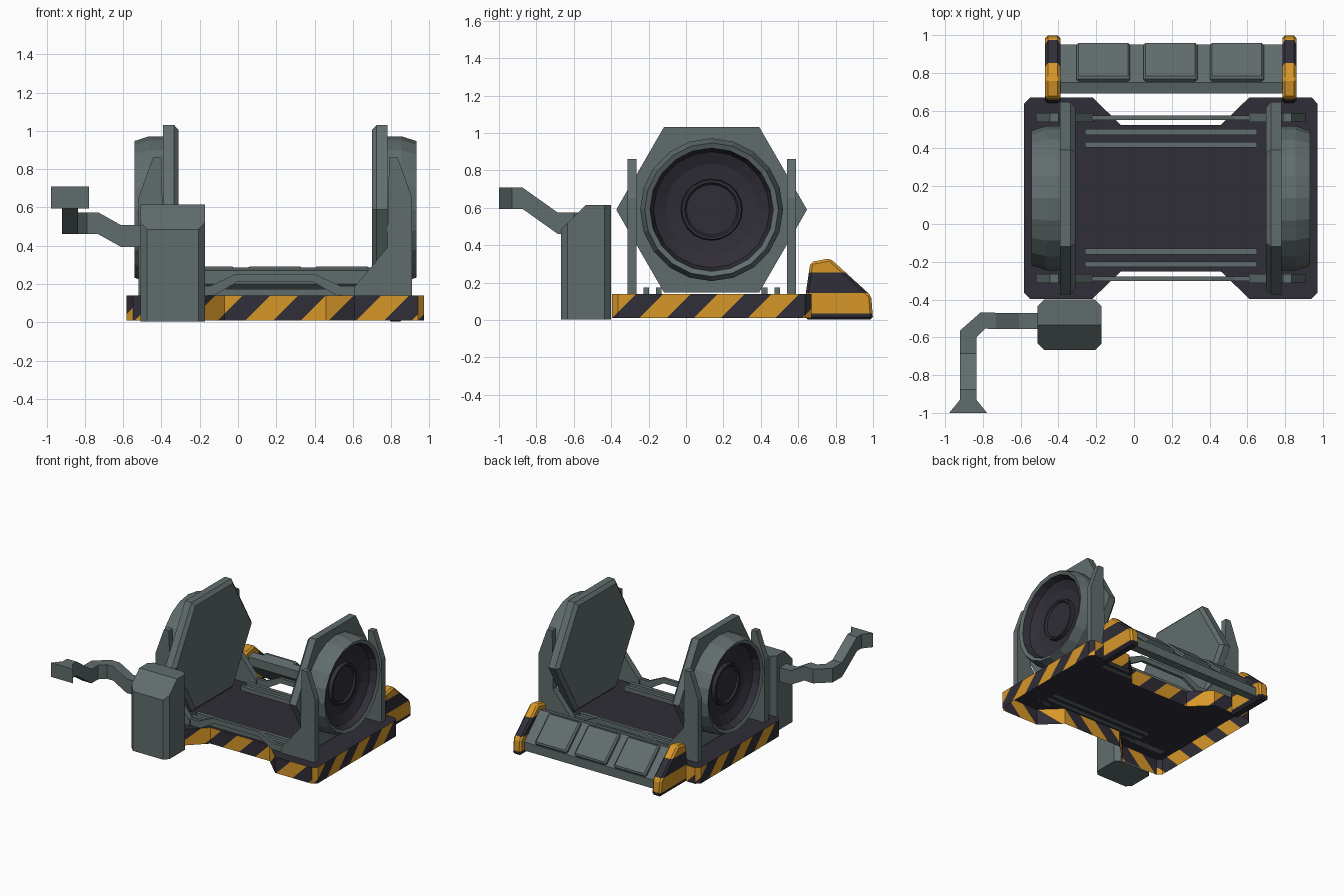
import bpy, bmesh, math
from mathutils import Vector

if "Cube" in bpy.data.objects:
    bpy.data.objects.remove(bpy.data.objects["Cube"])

def material(name, col):
    m = bpy.data.materials.new(name)
    m.diffuse_color = (*col, 1)
    m.use_nodes = True
    m.node_tree.nodes["Principled BSDF"].inputs["Base Color"].default_value = m.diffuse_color
    return m

GREY = material("steel grey", (0.12, 0.152, 0.152))
DARK = material("charcoal", (0.03, 0.027, 0.038))
YELLOW = material("hazard yellow", (0.68, 0.31, 0.022))
CX, CY, CZ = 0.195, 0.137, 0.59      # middle of the platform, drum axis height

def finish(bm, name, mats):
    me = bpy.data.meshes.new(name)
    bm.to_mesh(me)
    bm.free()
    ob = bpy.data.objects.new(name, me)
    for m in mats:
        me.materials.append(m)
    bpy.context.collection.objects.link(ob)
    return ob

def prism_bm(pts, axis, a, b, bevel=0):
    """Extrude a 2D outline along an axis from a to b."""
    place = {'x': lambda p, d: (d, p[0], p[1]),
             'y': lambda p, d: (p[0], d, p[1]),
             'z': lambda p, d: (p[0], p[1], d)}[axis]
    bm = bmesh.new()
    lo = [bm.verts.new(place(p, a)) for p in pts]
    hi = [bm.verts.new(place(p, b)) for p in pts]
    bm.faces.new(lo)
    bm.faces.new(hi)
    n = len(pts)
    for i in range(n):
        j = (i + 1) % n
        bm.faces.new((lo[i], lo[j], hi[j], hi[i]))
    bmesh.ops.recalc_face_normals(bm, faces=bm.faces[:])
    if bevel:
        bmesh.ops.bevel(bm, geom=bm.edges[:], offset=bevel, segments=1, affect='EDGES')
    bm.normal_update()
    return bm

def prism(name, pts, axis, a, b, mat=GREY, bevel=0):
    return finish(prism_bm(pts, axis, a, b, bevel), name, [mat])

def box(name, x0, x1, y0, y1, z0, z1, mat=GREY):
    return prism(name, [(x0, y0), (x1, y0), (x1, y1), (x0, y1)], 'z', z0, z1, mat)

def cut(bm, faces, co, no):
    geom = set(faces)
    for f in faces:
        geom.update(f.edges)
        geom.update(f.verts)
    bmesh.ops.bisect_plane(bm, geom=list(geom), plane_co=co, plane_no=no, dist=1e-5)
    bm.normal_update()

def lathe(name, profile, side, n, mats, dark_from=99):
    """Revolve (distance from middle, radius) points about the drum axis."""
    bm = bmesh.new()
    rings = []
    for d, r in profile:
        x = CX + side * d
        if r == 0:
            rings.append([bm.verts.new((x, CY, CZ))] * n)
        else:
            rings.append([bm.verts.new((x, CY + r * math.cos(2 * math.pi * i / n),
                                        CZ + r * math.sin(2 * math.pi * i / n))) for i in range(n)])
    for k in range(len(rings) - 1):
        for i in range(n):
            j = (i + 1) % n
            vs = list(dict.fromkeys((rings[k][i], rings[k][j], rings[k + 1][j], rings[k + 1][i])))
            f = bm.faces.new(vs)
            f.material_index = 1 if k >= dark_from else 0
    bmesh.ops.recalc_face_normals(bm, faces=bm.faces[:])
    return finish(bm, name, mats)

# Platform: open-bottomed shell, dark top, hazard striped walls
quarter = [(0.265, 0.388), (0.415, 0.533), (0.745, 0.533), (0.777, 0.50)]
outline = ([(CX + x, CY + y) for x, y in quarter] + [(CX + x, CY - y) for x, y in quarter[::-1]]
           + [(CX - x, CY - y) for x, y in quarter] + [(CX - x, CY + y) for x, y in quarter[::-1]])
bm = prism_bm(outline, 'z', 0.01, 0.14)
bmesh.ops.delete(bm, geom=[f for f in bm.faces if f.normal.z < -0.5], context='FACES')
HALF, OFF = 0.145, 0.03
def tangent(n):
    if abs(n.x) > abs(n.y) + 0.01:
        return Vector((0, math.copysign(1, n.x), 0))
    return Vector((-math.copysign(1, n.y), 0, 0))
for t in [Vector(v) for v in ((1, 0, 0), (-1, 0, 0), (0, 1, 0), (0, -1, 0))]:
    no = t - Vector((0, 0, 1))
    def walls():
        return [f for f in bm.faces if abs(f.normal.z) < 0.5 and (tangent(f.normal) - t).length < 0.1]
    for k in range(-9, 10):
        cut(bm, walls(), t * (OFF + k * HALF), no)
    for f in walls():
        s = f.calc_center_median().dot(no)
        f.material_index = math.floor((s - OFF) / HALF) % 2
for f in bm.faces:
    if f.normal.z > 0.5:
        f.material_index = 1
finish(bm, "platform", [YELLOW, DARK])

# Floor rails
for dy in (0.283, 0.35):
    for s in (-1, 1):
        y = CY + s * dy
        box("floor_rail", -0.26, 0.65, y - 0.015, y + 0.015, 0.135, 0.175)

# Hexagonal clamp plates and recessed drums
for s in (-1, 1):
    lathe("clamp_plate", [(0.505, 0), (0.505, 0.48), (0.53, 0.51), (0.587, 0.51), (0.587, 0)],
          s, 6, [GREY])
    lathe("drum", [(0.58, 0.382), (0.66, 0.382), (0.737, 0.357), (0.725, 0.33),
                   (0.675, 0.31), (0.645, 0.245), (0.635, 0.165), (0.665, 0.16),
                   (0.665, 0.145), (0.65, 0.135), (0.65, 0)], s, 20, [GREY, DARK], 3)

# Side brackets with tie bars across the notches
bracket = [(0.715, 0.14), (0.715, 0.65), (0.64, 0.86), (0.595, 0.86),
           (0.585, 0.39), (0.41, 0.18), (0.41, 0.14)]
bar = [(0.43, 0.14), (0.43, 0.19), (0.34, 0.19), (0.21, 0.25)]
under = [(0.2, 0.21), (0.32, 0.14)]
tie = ([(CX + x, z) for x, z in bar] + [(CX - x, z) for x, z in bar[::-1]]
       + [(CX - x, z) for x, z in under[::-1]] + [(CX + x, z) for x, z in under])
for y in (CY - 0.426, CY + 0.426):
    for s in (-1, 1):
        prism("bracket", [(CX + s * d, z) for d, z in bracket], 'y', y - 0.024, y + 0.024)
    prism("tie_bar", tie, 'y', y - 0.012, y + 0.012)

# Rear ramp with three raised pads
prism("ramp", [(0.69, 0.27), (0.75, 0.285), (0.95, 0.10), (0.95, 0.03), (0.88, 0.03), (0.69, 0.20)],
      'x', -0.40, 0.80)
for x in (-0.305, 0.05, 0.402):
    prism("ramp_pad", [(0.745, 0.27), (0.775, 0.30), (0.966, 0.125), (0.936, 0.09)],
          'x', x, x + 0.285, bevel=0.012)

# Ramp end caps, banded yellow and dark by height
cap = [(0.637, 0.003), (1.0, 0.003), (0.99, 0.13), (0.77, 0.33), (0.665, 0.31), (0.64, 0.14)]
for x0, x1 in ((-0.47, -0.39), (0.785, 0.86)):
    bm = prism_bm(cap, 'x', x0, x1, bevel=0.014)
    for z in (0.035, 0.145, 0.255):
        cut(bm, bm.faces[:], (0, 0, z), (0, 0, 1))
    for f in bm.faces:
        z = f.calc_center_median().z
        f.material_index = 0 if 0.035 < z < 0.145 or z > 0.255 else 1
    finish(bm, "ramp_end_cap", [YELLOW, DARK])

# Control cabinet: sloped front top, chamfered upright corners
bm = prism_bm([(-0.668, 0.003), (-0.668, 0.485), (-0.535, 0.615), (-0.40, 0.615), (-0.40, 0.003)],
              'x', -0.51, -0.172)
up = [e for e in bm.edges if abs(e.verts[0].co.x - e.verts[1].co.x) < 1e-4
      and abs(e.verts[0].co.y - e.verts[1].co.y) < 1e-4]
bmesh.ops.bevel(bm, geom=up, offset=0.035, segments=1, affect='EDGES')
finish(bm, "control_cabinet", [GREY])

# Bent arm with flared end: centre and half-width of each section
sections = [(-0.50, -0.513, 0.45, 0, 0.043), (-0.61, -0.513, 0.45, 0, 0.043),
            (-0.73, -0.513, 0.517, 0, 0.043), (-0.80, -0.511, 0.517, -0.012, 0.043),
            (-0.878, -0.582, 0.517, -0.043, 0.018), (-0.878, -0.685, 0.517, -0.043, 0),
            (-0.878, -0.875, 0.652, -0.043, 0), (-0.878, -0.93, 0.652, -0.043, 0),
            (-0.878, -1.0, 0.652, -0.1, 0)]
bm = bmesh.new()
loops = []
for x, y, z, wx, wy in sections:
    loops.append([bm.verts.new((x + a * wx, y + a * wy, z + b * 0.057))
                  for a, b in ((-1, -1), (1, -1), (1, 1), (-1, 1))])
for p, q in zip(loops, loops[1:]):
    for i in range(4):
        j = (i + 1) % 4
        bm.faces.new((p[i], p[j], q[j], q[i]))
bm.faces.new(loops[0])
bm.faces.new(loops[-1])
bmesh.ops.recalc_face_normals(bm, faces=bm.faces[:])
finish(bm, "arm", [GREY])
